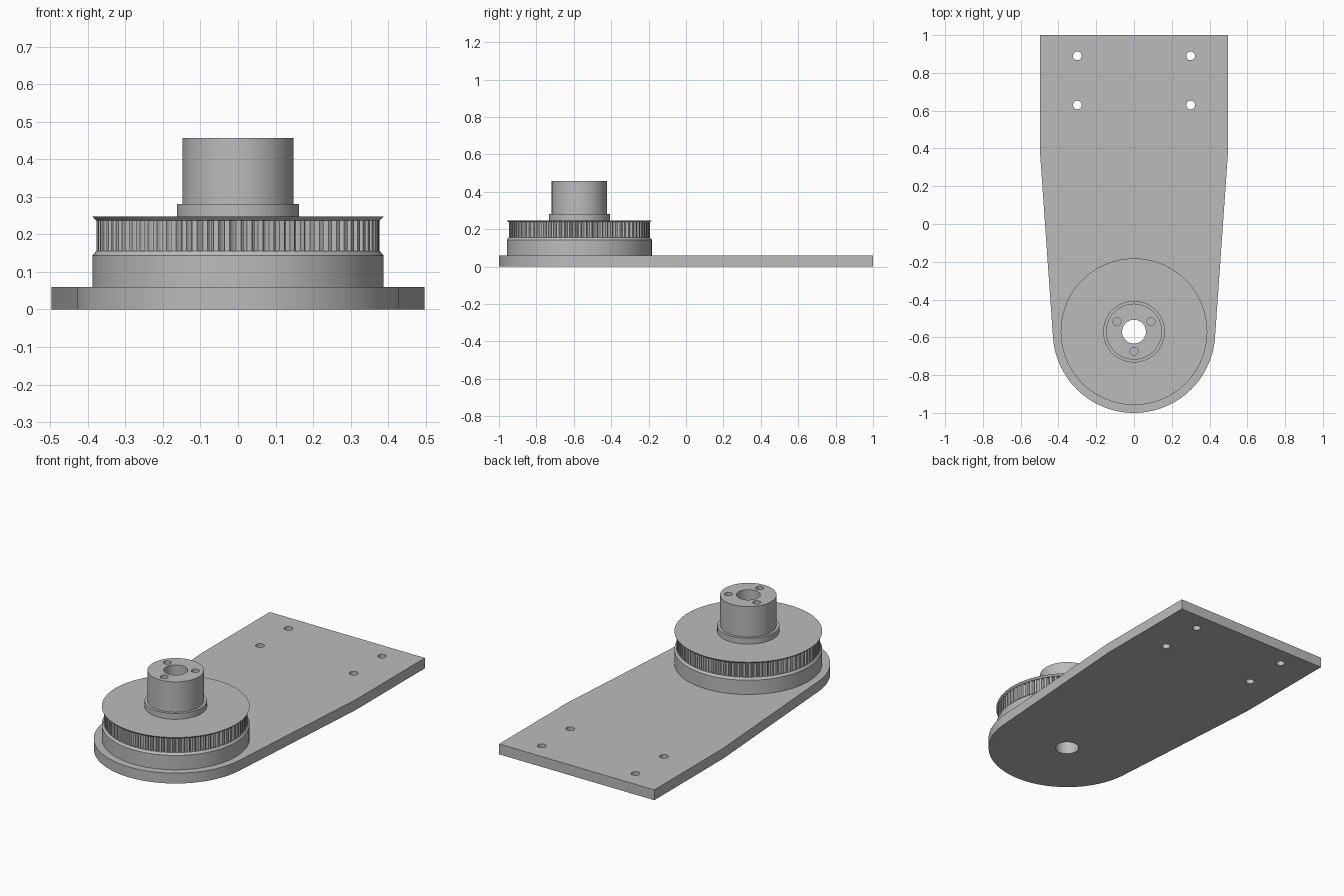
import bpy, bmesh
from math import pi, sin, cos, radians

if "Cube" in bpy.data.objects:
    bpy.data.objects.remove(bpy.data.objects["Cube"])

AXIS_Y = -0.57      # centre line of the pulley
BORE = 0.063
TEETH = 80

metal = bpy.data.materials.new("grey metal")
metal.use_nodes = True
colour = (0.5, 0.5, 0.5, 1)
metal.diffuse_color = colour
metal.node_tree.nodes["Principled BSDF"].inputs["Base Color"].default_value = colour


def arc(x, y, r, start=0, end=360, n=64):
    """Points along an arc; a full turn does not repeat its first point."""
    steps = n if end - start == 360 else n - 1
    return [(x + r * cos(radians(start + (end - start) * i / steps)),
             y + r * sin(radians(start + (end - start) * i / steps))) for i in range(n)]


def finish(obj):
    obj.data.materials.clear()
    obj.data.materials.append(metal)
    bpy.ops.object.select_all(action='DESELECT')
    obj.select_set(True)
    bpy.context.view_layer.objects.active = obj
    bpy.ops.object.shade_smooth_by_angle(angle=radians(25))


def prism(name, loops, z0, z1):
    """Extrude an outline with holes between two heights."""
    curve = bpy.data.curves.new(name, 'CURVE')
    curve.dimensions = '2D'
    curve.fill_mode = 'BOTH'
    curve.extrude = (z1 - z0) / 2
    for loop in loops:
        spline = curve.splines.new('POLY')
        spline.points.add(len(loop) - 1)
        for point, (x, y) in zip(spline.points, loop):
            point.co = (x, y, 0, 1)
        spline.use_cyclic_u = True
    temp = bpy.data.objects.new(name + "_outline", curve)
    bpy.context.collection.objects.link(temp)
    mesh = bpy.data.meshes.new_from_object(
        temp.evaluated_get(bpy.context.evaluated_depsgraph_get()))
    bpy.data.objects.remove(temp)
    bm = bmesh.new()
    bm.from_mesh(mesh)
    bmesh.ops.remove_doubles(bm, verts=bm.verts, dist=1e-5)
    bmesh.ops.translate(bm, verts=bm.verts, vec=(0, 0, (z0 + z1) / 2))
    bmesh.ops.recalc_face_normals(bm, faces=bm.faces)
    bm.to_mesh(mesh)
    bm.free()
    mesh.name = name
    obj = bpy.data.objects.new(name, mesh)
    bpy.context.collection.objects.link(obj)
    finish(obj)


def lathe(name, profile, n=96):
    """Turn a closed (radius, height) profile around the pulley axis."""
    bm = bmesh.new()
    rings = [[bm.verts.new((x, y, z)) for x, y in arc(0, AXIS_Y, r, n=n)]
             for r, z in profile]
    for a, b in zip(rings, rings[1:] + rings[:1]):
        for i in range(n):
            j = (i + 1) % n
            bm.faces.new((a[i], a[j], b[j], b[i]))
    bmesh.ops.recalc_face_normals(bm, faces=bm.faces)
    mesh = bpy.data.meshes.new(name)
    bm.to_mesh(mesh)
    bm.free()
    obj = bpy.data.objects.new(name, mesh)
    bpy.context.collection.objects.link(obj)
    finish(obj)


bore = arc(0, AXIS_Y, BORE, n=48)

# Base plate: rounded front, tapered flanks, four mounting holes
outline = [(0.497, 1), (-0.497, 1), (-0.497, 0.37)]
outline += arc(0, AXIS_Y, 0.43, 184.3, 355.7, 64) + [(0.497, 0.37)]
mounts = [arc(x, y, 0.023, n=32) for x in (-0.3, 0.3) for y in (0.63, 0.89)]
prism("base_plate", [outline, bore] + mounts, 0, 0.06)

# Lower pulley body with a bevelled shoulder
lathe("pulley_base", [(BORE, 0.06), (0.388, 0.06), (0.388, 0.143),
                      (0.378, 0.155), (BORE, 0.155)])

# Toothed ring: round-bottomed grooves around the rim
rim = []
for t in range(TEETH):
    for i in range(7):
        u = i / 6
        depth = 0.012 * sin(pi * u) ** 0.6 if 0 < u < 1 else 0
        a = 2 * pi * (t + 0.25 + 0.55 * u) / TEETH
        rim.append(((0.377 - depth) * cos(a), AXIS_Y + (0.377 - depth) * sin(a)))
prism("toothed_ring", [rim, bore], 0.155, 0.237)

# Upper flange, flaring outwards
lathe("upper_flange", [(BORE, 0.237), (0.378, 0.237), (0.388, 0.247), (BORE, 0.247)])

# Collar and hub with three screw holes
screws = [arc(0.104 * cos(radians(a)), AXIS_Y + 0.104 * sin(radians(a)), 0.021, n=32)
          for a in (30, 150, 270)]
prism("hub_collar", [arc(0, AXIS_Y, 0.163, n=96), bore] + screws, 0.247, 0.281)
prism("hub", [arc(0, AXIS_Y, 0.148, n=96), bore] + screws, 0.281, 0.457)
